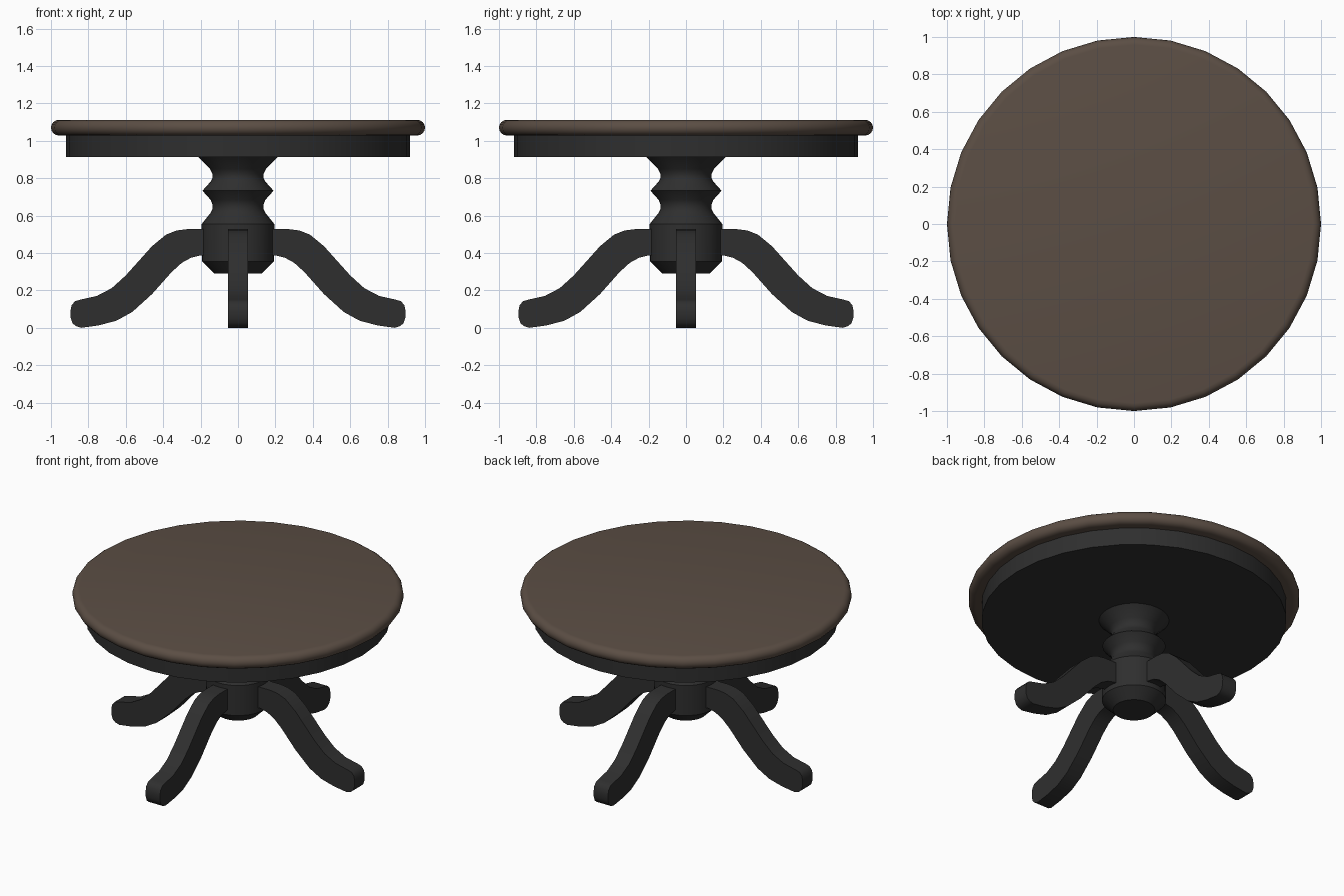
import bpy, bmesh, math
from mathutils import Matrix

if "Cube" in bpy.data.objects:
    bpy.data.objects.remove(bpy.data.objects["Cube"])


def material(name, rgb):
    m = bpy.data.materials.new(name)
    m.diffuse_color = (*rgb, 1)
    m.use_nodes = True
    m.node_tree.nodes["Principled BSDF"].inputs["Base Color"].default_value = m.diffuse_color
    return m


brown = material("brown_wood", (0.105, 0.076, 0.058))
dark = material("dark_wood", (0.028, 0.028, 0.028))


def finish(name, bm, mat, angle=30):
    bmesh.ops.recalc_face_normals(bm, faces=bm.faces)
    me = bpy.data.meshes.new(name)
    bm.to_mesh(me)
    bm.free()
    me.materials.append(mat)
    ob = bpy.data.objects.new(name, me)
    bpy.context.collection.objects.link(ob)
    bpy.ops.object.select_all(action='DESELECT')
    ob.select_set(True)
    bpy.context.view_layer.objects.active = ob
    bpy.ops.object.shade_smooth_by_angle(angle=math.radians(angle))
    return ob


def lathe(name, profile, mat, n=32, angle=30):
    """Turn an (r, z) profile around z and cap both ends."""
    bm = bmesh.new()
    rings = [[bm.verts.new((r * math.cos(math.tau * i / n), r * math.sin(math.tau * i / n), z))
              for i in range(n)] for r, z in profile]
    for a, b in zip(rings, rings[1:]):
        for i in range(n):
            j = (i + 1) % n
            bm.faces.new((a[i], a[j], b[j], b[i]))
    bm.faces.new(rings[0])
    bm.faces.new(rings[-1])
    return finish(name, bm, mat, angle)


# Tabletop with a half-round edge
R = 0.042
edge = [(1 - R + R * math.cos(t), 1.07 + R * math.sin(t))
        for t in (math.radians(-90 + 22.5 * k) for k in range(9))]
lathe("tabletop", edge, brown, angle=40)

# Apron under the top
lathe("apron", [(0.92, 0.913), (0.92, 1.035)], dark)

# Turned pedestal
lathe("pedestal", [
    (0.126, 0.29), (0.193, 0.355), (0.194, 0.555), (0.146, 0.615), (0.137, 0.635),
    (0.137, 0.66), (0.146, 0.684), (0.19, 0.733), (0.146, 0.782), (0.137, 0.80),
    (0.137, 0.823), (0.15, 0.85), (0.212, 0.914)], dark)

# Four S-curved legs: side outline (distance, z) extruded across the width
outline = [
    (0.12, 0.527), (0.275, 0.527), (0.33, 0.52), (0.385, 0.498), (0.46, 0.436),
    (0.53, 0.358), (0.60, 0.28), (0.675, 0.212), (0.755, 0.17), (0.845, 0.15),
    (0.872, 0.142), (0.89, 0.12), (0.896, 0.09), (0.895, 0.055), (0.885, 0.025),
    (0.867, 0.009), (0.838, 0.0), (0.745, 0.013), (0.65, 0.038), (0.565, 0.085),
    (0.46, 0.18), (0.355, 0.298), (0.30, 0.348), (0.25, 0.375), (0.20, 0.387), (0.12, 0.387)]
for k, side in enumerate(("right", "back", "left", "front")):
    bm = bmesh.new()
    face = bm.faces.new([bm.verts.new((x, -0.053, z)) for x, z in outline])
    ext = bmesh.ops.extrude_face_region(bm, geom=[face], use_keep_orig=True)
    bmesh.ops.translate(bm, vec=(0, 0.106, 0),
                        verts=[v for v in ext["geom"] if isinstance(v, bmesh.types.BMVert)])
    bm.transform(Matrix.Rotation(k * math.pi / 2, 4, 'Z'))
    finish(side + "_leg", bm, dark, 40)
